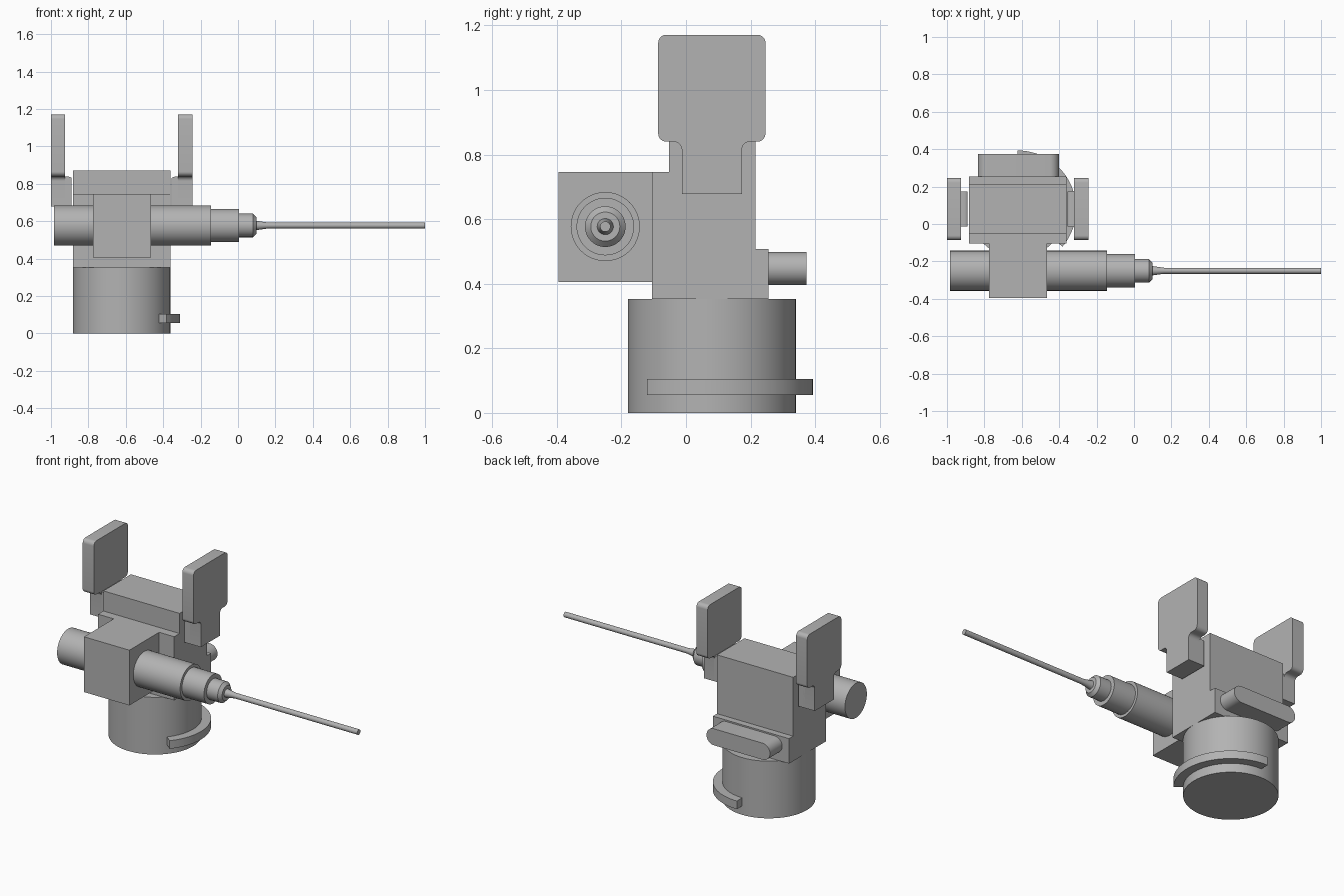
import bpy, bmesh, math
from mathutils import Vector

if "Cube" in bpy.data.objects:
    bpy.data.objects.remove(bpy.data.objects["Cube"])

grey = bpy.data.materials.new("grey metal")
grey.diffuse_color = (0.45, 0.45, 0.45, 1)
grey.use_nodes = True
grey.node_tree.nodes["Principled BSDF"].inputs["Base Color"].default_value = grey.diffuse_color
CX, CY = -0.622, 0.08   # axis of the base


def finish(name, bm, smooth=True):
    bmesh.ops.recalc_face_normals(bm, faces=bm.faces)
    me = bpy.data.meshes.new(name)
    bm.to_mesh(me)
    bm.free()
    ob = bpy.data.objects.new(name, me)
    bpy.context.collection.objects.link(ob)
    me.materials.append(grey)
    if smooth:
        bpy.ops.object.select_all(action='DESELECT')
        ob.select_set(True)
        bpy.context.view_layer.objects.active = ob
        bpy.ops.object.shade_smooth_by_angle(angle=math.radians(25))
    return ob


def prism(name, points, depth, smooth=True):
    """Extrude a planar outline (3D points) along the depth vector."""
    bm = bmesh.new()
    face = bm.faces.new([bm.verts.new(p) for p in points])
    ext = bmesh.ops.extrude_face_region(bm, geom=[face], use_keep_orig=True)
    verts = [g for g in ext["geom"] if isinstance(g, bmesh.types.BMVert)]
    bmesh.ops.translate(bm, verts=verts, vec=Vector(depth))
    return finish(name, bm, smooth)


def box(name, x0, x1, y0, y1, z0, z1):
    return prism(name, [(x0, y0, z0), (x1, y0, z0), (x1, y1, z0), (x0, y1, z0)],
                 (0, 0, z1 - z0), False)


def arc(cx, cy, r, a0, a1, n):
    return [(cx + r * math.cos(math.radians(a0 + (a1 - a0) * i / n)),
             cy + r * math.sin(math.radians(a0 + (a1 - a0) * i / n))) for i in range(n + 1)]


def lathe_x(name, profile, y, z, n=48):
    """Revolve (x, radius) points around an axis parallel to x."""
    bm = bmesh.new()
    rings = [[bm.verts.new((x, y + r * math.cos(2 * math.pi * i / n),
                            z + r * math.sin(2 * math.pi * i / n))) for i in range(n)]
             for x, r in profile]
    for a, b in zip(rings, rings[1:]):
        for i in range(n):
            j = (i + 1) % n
            bm.faces.new((a[i], a[j], b[j], b[i]))
    bm.faces.new(rings[0])
    bm.faces.new(rings[-1])
    return finish(name, bm)


# Round base and its curved lug
prism("base_cylinder", [(x, y, 0) for x, y in arc(CX, CY, 0.26, 0, 360, 72)[:-1]], (0, 0, 0.353))
lug = arc(CX, CY, 0.313, -40, 90, 32) + arc(CX, CY, 0.255, 90, -40, 32)
prism("base_lug", [(x, y, 0.055) for x, y in lug], (0, 0, 0.05))

# Stepped main body
body = [(-0.105, 0.353), (0.255, 0.353), (0.255, 0.507), (0.215, 0.507),
        (0.215, 0.87), (-0.053, 0.87), (-0.053, 0.746), (-0.105, 0.746)]
prism("main_body", [(-0.882, y, z) for y, z in body], (0.52, 0, 0), False)

# Front block carrying the barrel
box("front_block", -0.775, -0.465, -0.395, -0.105, 0.405, 0.746)

# Stepped barrel with a thin needle
lathe_x("barrel_and_needle",
        [(-0.985, 0.107), (-0.145, 0.107), (-0.145, 0.089), (0.005, 0.089), (0.005, 0.063),
         (0.08, 0.063), (0.098, 0.045), (0.098, 0.025), (0.16, 0.016), (1.0, 0.016)],
        -0.25, 0.577)

# Rounded bar on the back
bar = arc(-0.452, 0.447, 0.051, -90, 90, 16) + arc(-0.784, 0.447, 0.051, 90, 270, 16)
prism("back_bar", [(x, 0.255, z) for x, z in bar], (0, 0.118, 0))

# Paddle outline: wide rounded plate narrowing into a stem, symmetric in y
half = ([(0.093, 0.678)] + arc(0.118, 0.815, 0.025, 180, 90, 8)
        + arc(0.141, 0.865, 0.025, -90, 0, 8) + arc(0.141, 1.146, 0.025, 0, 90, 8))
paddle = half + [(-y, z) for y, z in reversed(half)]
for side, s in (("left", -1), ("right", 1)):
    prism(side + "_paddle", [(CX + s * 0.302, CY + y, z) for y, z in paddle], (s * 0.076, 0, 0))
    # Foot joining the paddle to the body, with a rounded upper edge
    foot = [(0.26, 0.678), (0.31, 0.678), (0.31, 0.838)] + arc(0.285, 0.813, 0.025, 90, 180, 6) + [(0.26, 0.80)]
    foot = [(0.267 if x < 0.267 else x, z) for x, z in foot]
    prism(side + "_paddle_foot", [(CX + s * x, CY - 0.093, z) for x, z in foot], (0, 0.186, 0))
